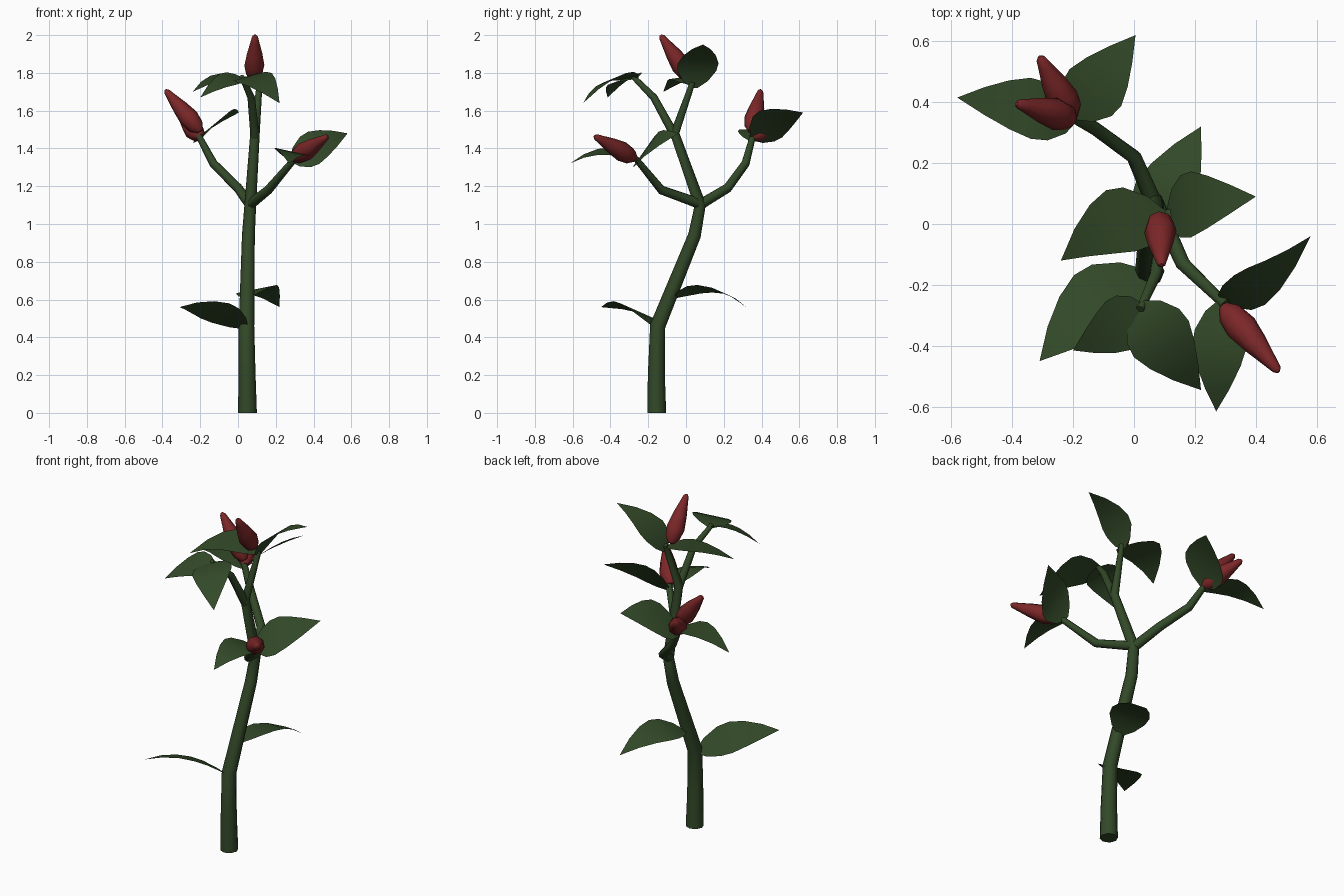
import bpy, bmesh, math
from mathutils import Vector, Matrix

if "Cube" in bpy.data.objects:
    bpy.data.objects.remove(bpy.data.objects["Cube"])


def material(name, rgb):
    m = bpy.data.materials.new(name)
    m.diffuse_color = (*rgb, 1)
    m.use_nodes = True
    m.node_tree.nodes["Principled BSDF"].inputs["Base Color"].default_value = m.diffuse_color
    return m


GREEN = material("plant green", (0.032, 0.066, 0.021))
RED = material("bud red", (0.2, 0.02, 0.021))


def finish(name, bm, mat):
    me = bpy.data.meshes.new(name)
    for f in bm.faces:
        f.smooth = len(f.verts) == 4 or len(f.verts) == 3
    bm.to_mesh(me)
    bm.free()
    me.materials.append(mat)
    ob = bpy.data.objects.new(name, me)
    bpy.context.collection.objects.link(ob)
    return ob


def tube(name, points, radii, mat, sides=8):
    """Round tube along points with one radius per point and closed ends."""
    pts = [Vector(p) for p in points]
    bm = bmesh.new()
    rings, old, u = [], None, None
    for i, p in enumerate(pts):
        d = (pts[min(i + 1, len(pts) - 1)] - pts[max(i - 1, 0)]).normalized()
        u = d.orthogonal().normalized() if old is None else old.rotation_difference(d) @ u
        old = d
        rings.append([bm.verts.new(p + Matrix.Rotation(2 * math.pi * k / sides, 3, d) @ u * radii[i])
                      for k in range(sides)])
    for a, b in zip(rings, rings[1:]):
        for k in range(sides):
            j = (k + 1) % sides
            bm.faces.new((a[k], a[j], b[j], b[k]))
    bm.faces.new(rings[0][::-1])
    bm.faces.new(rings[-1])
    return finish(name, bm, mat)


LEAF_SHAPE = [(0, 0.15), (0.1, 0.6), (0.27, 0.95), (0.42, 1), (0.6, 0.8), (0.8, 0.45), (1, 0)]


def leaf(name, base, mid, tip, side):
    """Thin blade curving through base, mid and tip; side is its half width."""
    b, m, t, s = map(Vector, (base, mid, tip, side))
    c = 2 * m - (b + t) / 2
    bm = bmesh.new()
    rows = []
    for k, w in LEAF_SHAPE:
        p = b * (1 - k) ** 2 + c * 2 * k * (1 - k) + t * k * k
        rows.append([bm.verts.new(p)] if w == 0 else [bm.verts.new(p - s * w), bm.verts.new(p + s * w)])
    for a, d in zip(rows, rows[1:]):
        bm.faces.new([a[0], a[1]] + d[::-1])
    bm.normal_update()
    if sum(f.normal.z * f.calc_area() for f in bm.faces) < 0:
        bmesh.ops.reverse_faces(bm, faces=bm.faces[:])
    return finish(name, bm, GREEN)


def bud(name, base, tip):
    b, t = Vector(base), Vector(tip)
    prof = [(0, 0.018), (0.12, 0.043), (0.32, 0.053), (0.58, 0.041), (0.85, 0.023), (0.96, 0.016), (1, 0.006)]
    return tube(name, [b.lerp(t, k) for k, _ in prof], [r for _, r in prof], RED)


# Main stem and branches
tube("stem", [(0.05, -0.155, 0), (0.048, -0.157, 0.2), (0.045, -0.15, 0.46), (0.055, 0.045, 0.94),
              (0.065, 0.075, 1.1), (0.09, -0.06, 1.48), (0.115, 0.035, 1.75)],
     [0.05, 0.045, 0.041, 0.034, 0.031, 0.025, 0.015], GREEN)
tube("upper_branch", [(0.09, -0.055, 1.46), (0.07, -0.17, 1.67), (0.02, -0.28, 1.78)],
     [0.024, 0.02, 0.014], GREEN)
tube("left_branch", [(0.065, 0.07, 1.1), (0, 0.22, 1.19), (-0.13, 0.315, 1.32), (-0.21, 0.355, 1.47)],
     [0.028, 0.025, 0.023, 0.017], GREEN)
tube("right_branch", [(0.065, 0.08, 1.105), (0.16, -0.13, 1.18), (0.3, -0.265, 1.345)],
     [0.028, 0.024, 0.017], GREEN)

# Leaves
leaf("lower_left_leaf", (0.04, -0.16, 0.45), (-0.15, -0.28, 0.55), (-0.31, -0.45, 0.56), (-0.075, 0.09, -0.04))
leaf("lower_back_leaf", (0.05, -0.06, 0.61), (0.12, 0.13, 0.655), (0.22, 0.32, 0.56), (0.1, -0.04, 0.02))
leaf("upper_front_leaf", (0.02, -0.26, 1.77), (0.105, -0.4, 1.765), (0.22, -0.545, 1.64), (0.09, 0.06, 0.025))
leaf("upper_side_leaf", (0.03, -0.27, 1.77), (-0.07, -0.345, 1.76), (-0.2, -0.415, 1.67), (-0.04, 0.08, 0.03))
leaf("top_left_leaf", (0.11, 0.03, 1.74), (-0.07, -0.0, 1.78), (-0.24, -0.12, 1.7), (-0.05, 0.1, 0.015))
leaf("top_right_leaf", (0.11, 0.045, 1.72), (0.21, 0.068, 1.87), (0.4, 0.09, 1.95), (0, 0.108, 0))
leaf("left_outer_leaf", (-0.19, 0.35, 1.44), (-0.37, 0.385, 1.5), (-0.58, 0.415, 1.43), (0, 0.1, 0))
leaf("left_back_leaf", (-0.2, 0.35, 1.45), (-0.11, 0.47, 1.54), (0.005, 0.62, 1.59), (0.085, -0.06, 0.07))
leaf("right_outer_leaf", (0.28, -0.24, 1.34), (0.425, -0.19, 1.415), (0.58, -0.04, 1.48), (-0.03, 0.06, 0.085))
leaf("right_front_leaf", (0.29, -0.25, 1.33), (0.28, -0.43, 1.385), (0.27, -0.615, 1.32), (0.09, 0, -0.02))

# Red buds
bud("top_bud", (0.085, 0.025, 1.765), (0.09, -0.135, 2.0))
bud("left_bud", (-0.2, 0.345, 1.49), (-0.385, 0.395, 1.71))
bud("left_back_bud", (-0.2, 0.35, 1.46), (-0.31, 0.55, 1.58))
bud("right_bud", (0.295, -0.27, 1.345), (0.475, -0.485, 1.465))
